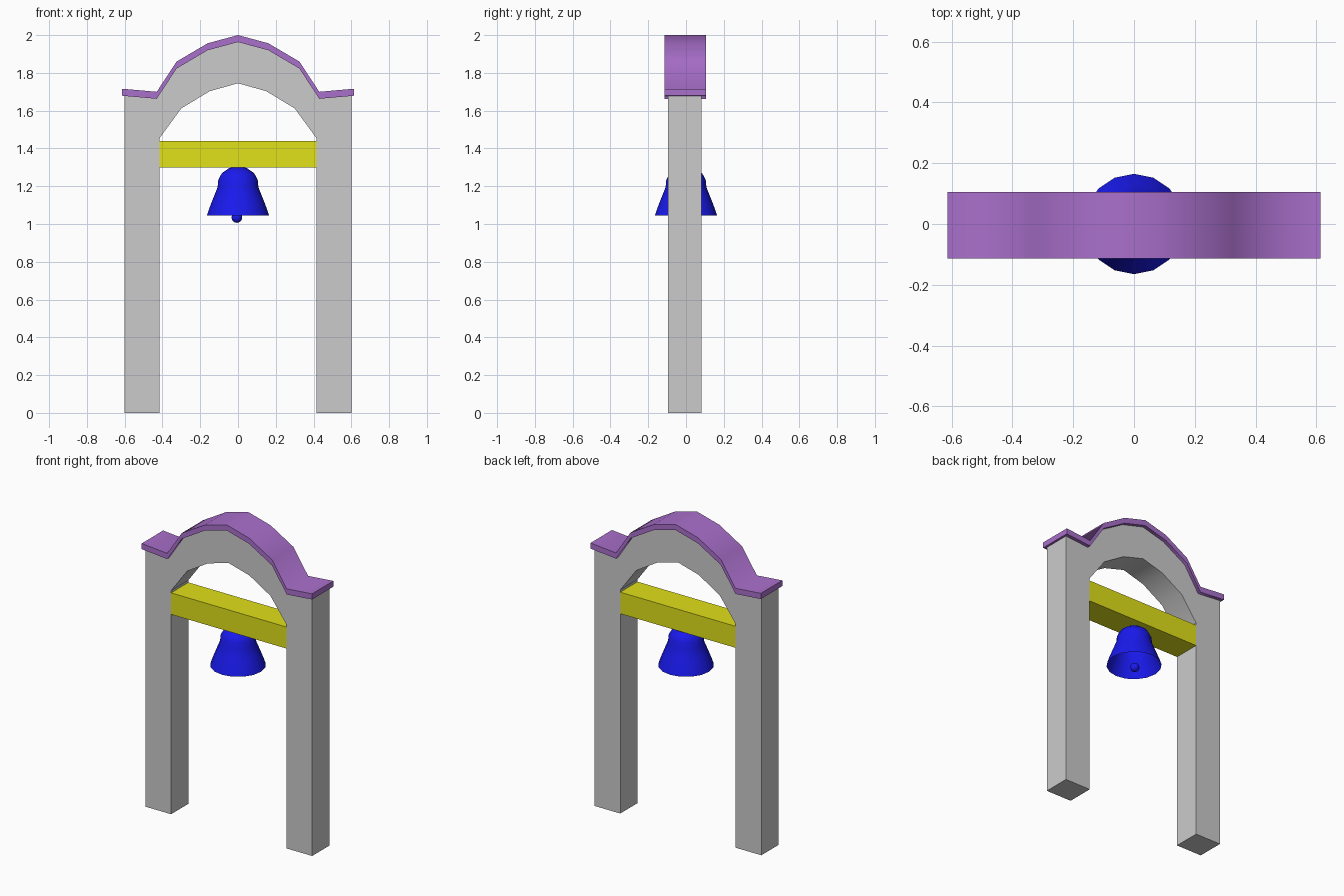
import bpy, bmesh, math

if "Cube" in bpy.data.objects:
    bpy.data.objects.remove(bpy.data.objects["Cube"])


def finish(bm, name, color=None, angle=None):
    bmesh.ops.recalc_face_normals(bm, faces=bm.faces)
    mesh = bpy.data.meshes.new(name)
    bm.to_mesh(mesh)
    bm.free()
    obj = bpy.data.objects.new(name, mesh)
    bpy.context.collection.objects.link(obj)
    if color:
        mat = bpy.data.materials.new(name + "_color")
        mat.diffuse_color = color
        mat.use_nodes = True
        mat.node_tree.nodes["Principled BSDF"].inputs["Base Color"].default_value = mat.diffuse_color
        mesh.materials.append(mat)
    if angle:
        bpy.ops.object.select_all(action='DESELECT')
        obj.select_set(True)
        bpy.context.view_layer.objects.active = obj
        bpy.ops.object.shade_smooth_by_angle(angle=math.radians(angle))
    return obj


def mirrored(half):
    """Complete a path that runs from the right side up to x = 0."""
    return half + [(-x, z) for x, z in reversed(half) if x > 0]


def extrude_outline(name, outline, y0, y1, color=None, angle=None):
    bm = bmesh.new()
    face = bm.faces.new([bm.verts.new((x, y0, z)) for x, z in outline])
    new = bmesh.ops.extrude_face_region(bm, geom=[face], use_keep_orig=True)
    verts = [g for g in new['geom'] if isinstance(g, bmesh.types.BMVert)]
    bmesh.ops.translate(bm, vec=(0, y1 - y0, 0), verts=verts)
    return finish(bm, name, color, angle)


FRONT, BACK = -0.095, 0.083

# Stone posts and arch in one piece
crest = [(0.43, 1.663), (0.325, 1.823), (0.16, 1.92), (0, 1.963)]
outer = mirrored([(0.6, 0), (0.6, 1.678)] + crest)
inner = mirrored([(0.415, 0), (0.415, 1.455), (0.3, 1.612), (0.15, 1.703), (0, 1.745)])
extrude_outline("stone_arch", outer + inner[::-1], FRONT, BACK, angle=33)

# Roof strip following the crest
under = mirrored([(0.613, 1.679)] + crest)
over = [(x, z + 0.037) for x, z in under]
extrude_outline("roof_strip", under + over[::-1], -0.114, 0.106,
                (0.4, 0.16, 0.6, 1), 65)

# Cross beam between the posts
extrude_outline("cross_beam", [(-0.415, 1.3), (0.415, 1.3), (0.415, 1.44), (-0.415, 1.44)],
                FRONT, BACK, (0.75, 0.75, 0.01, 1))

# Hollow bell, spun from its profile
BLUE = (0.01, 0.01, 0.85, 1)
profile = [(0, 1.304), (0.045, 1.297), (0.085, 1.27), (0.104, 1.235), (0.108, 1.195),
           (0.13, 1.14), (0.154, 1.078), (0.165, 1.045)]
bm = bmesh.new()
verts = [bm.verts.new((r, 0, z)) for r, z in profile]
edges = [bm.edges.new(pair) for pair in zip(verts, verts[1:])]
bmesh.ops.spin(bm, geom=verts + edges, cent=(0, 0, 0), axis=(0, 0, 1),
               angle=math.tau, steps=16)
bmesh.ops.remove_doubles(bm, verts=bm.verts, dist=0.0005)
bell = finish(bm, "bell", BLUE, 60)
# an open shell needs its normals facing outward
if sum(p.normal.dot((p.center.x, p.center.y, 0)) for p in bell.data.polygons) < 0:
    bell.data.flip_normals()

# Clapper ball
bm = bmesh.new()
bmesh.ops.create_uvsphere(bm, u_segments=12, v_segments=8, radius=0.028)
bmesh.ops.translate(bm, vec=(-0.006, 0, 1.034), verts=bm.verts)
finish(bm, "clapper", BLUE, 60)
